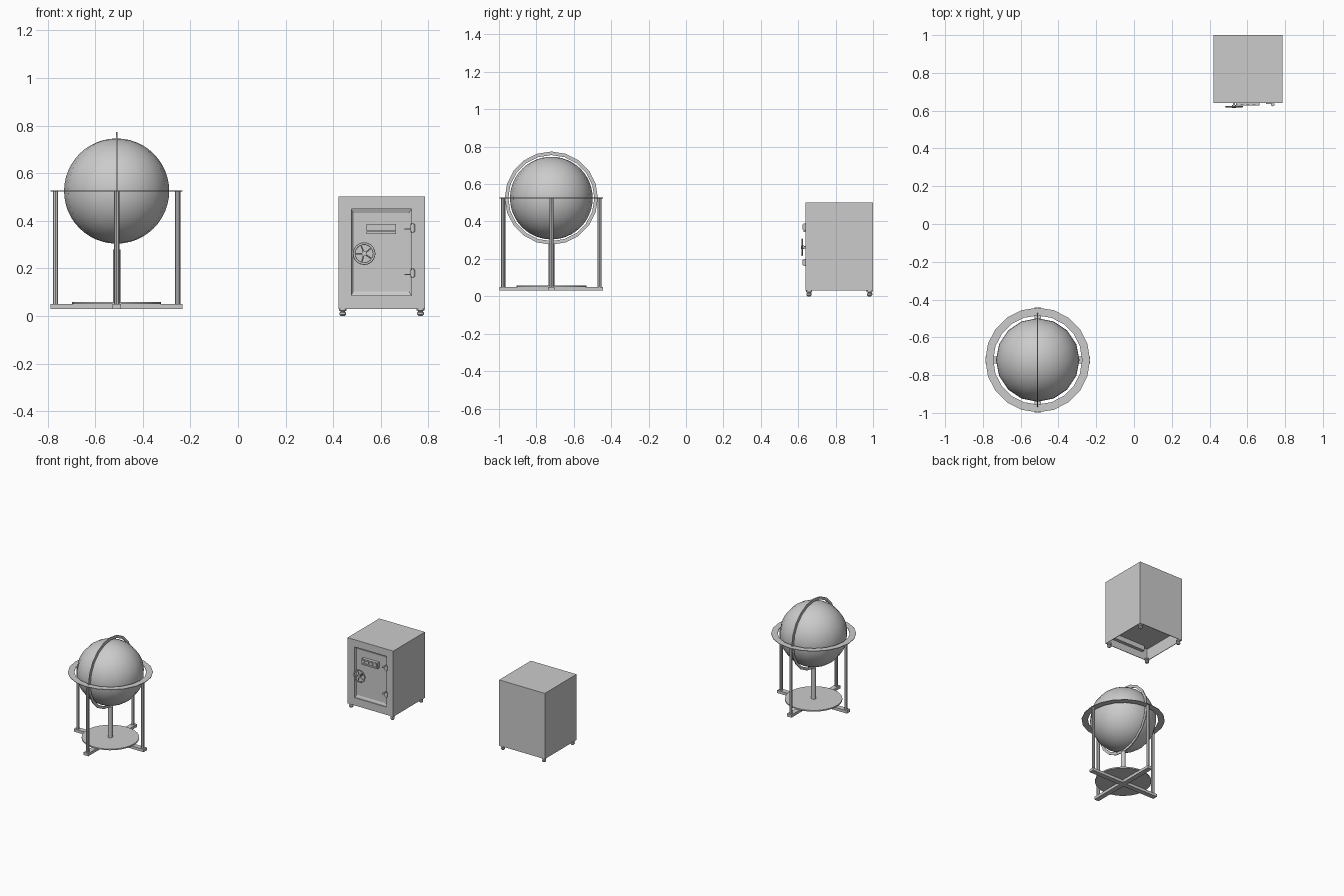
import bpy, bmesh
from math import pi, cos, sin
from mathutils import Matrix, Vector

if "Cube" in bpy.data.objects:
    bpy.data.objects.remove(bpy.data.objects["Cube"])


def finish(bm, name, smooth=False):
    bmesh.ops.recalc_face_normals(bm, faces=bm.faces)
    me = bpy.data.meshes.new(name)
    bm.to_mesh(me)
    bm.free()
    ob = bpy.data.objects.new(name, me)
    bpy.context.collection.objects.link(ob)
    if smooth:
        bpy.ops.object.select_all(action='DESELECT')
        ob.select_set(True)
        bpy.context.view_layer.objects.active = ob
        bpy.ops.object.shade_smooth_by_angle(angle=0.7)
    return ob


def box(name, x, y, z):
    bm = bmesh.new()
    bmesh.ops.create_cube(bm, size=1)
    for v in bm.verts:
        v.co = Vector([(a[0] + a[1]) / 2 + c * (a[1] - a[0]) for a, c in zip((x, y, z), v.co)])
    return finish(bm, name)


def rod(name, a, b, r, sides=12):
    a, b = Vector(a), Vector(b)
    bm = bmesh.new()
    rot = (b - a).to_track_quat('Z', 'Y').to_matrix().to_4x4()
    bmesh.ops.create_cone(bm, cap_ends=True, segments=sides, radius1=r, radius2=r,
                          depth=(b - a).length, matrix=Matrix.Translation((a + b) / 2) @ rot)
    return finish(bm, name, True)


def lathe(name, profile, n, matrix, closed=True):
    # sweeps (radius, height) points around local z
    bm = bmesh.new()
    rows = [[bm.verts.new(matrix @ Vector((r * cos(2 * pi * i / n), r * sin(2 * pi * i / n), h)))
             for r, h in profile] for i in range(n)]
    m = len(profile)
    for i in range(n):
        p, q = rows[i], rows[(i + 1) % n]
        for j in range(m if closed else m - 1):
            bm.faces.new((p[j], q[j], q[(j + 1) % m], p[(j + 1) % m]))
    if not closed:
        bm.faces.new([r[0] for r in rows])
        bm.faces.new([r[-1] for r in rows])
    return finish(bm, name, True)


def cut(ob, cutter):
    m = ob.modifiers.new("cut", 'BOOLEAN')
    m.operation = 'DIFFERENCE'
    m.solver = 'EXACT'
    m.object = cutter
    cutter.hide_render = True
    cutter.hide_set(True)
    bpy.context.view_layer.update()
    me = bpy.data.meshes.new_from_object(ob.evaluated_get(bpy.context.evaluated_depsgraph_get()))
    ob.modifiers.clear()
    ob.data = me
    bpy.data.objects.remove(cutter)


# ---- Globe on stand ----
gx, gy, gz = -0.51, -0.72, 0.525
bm = bmesh.new()
bmesh.ops.create_uvsphere(bm, u_segments=16, v_segments=24, radius=0.221,
                          matrix=Matrix.Translation((gx, gy, gz)))
finish(bm, "globe_ball", True)

place = Matrix.Translation((gx, gy, gz))
lathe("horizon_ring", [(0.235, -0.002), (0.277, -0.002), (0.277, 0.002), (0.235, 0.002)], 20, place)
lathe("meridian_ring", [(0.23, -0.003), (0.249, -0.003), (0.249, 0.003), (0.23, 0.003)], 20,
      place @ Matrix.Rotation(pi / 2, 4, 'Y'))

# legs, crossed feet, lower disc and central post
for i, (dx, dy) in enumerate([(1, 0), (-1, 0), (0, 1), (0, -1)]):
    x, y = gx + 0.257 * dx, gy + 0.257 * dy
    rod(f"globe_leg_{i}", (x, y, 0.045), (x, y, gz), 0.011, 8)
box("cross_foot_x", (gx - 0.277, gx + 0.277), (gy - 0.018, gy + 0.018), (0.03, 0.05))
box("cross_foot_y", (gx - 0.018, gx + 0.018), (gy - 0.277, gy + 0.277), (0.0301, 0.0501))
rod("stand_disc", (gx, gy, 0.05), (gx, gy, 0.059), 0.187, 32)
rod("central_post", (gx, gy, 0.055), (gx, gy, 0.28), 0.016, 12)

# ---- Safe ----
body = box("safe_body", (0.422, 0.785), (0.64, 1.0), (0.03, 0.502))
cut(body, box("underside_cutter", (0.426, 0.781), (0.644, 0.996), (0.0, 0.118)))

# door sits in a shallow recess, with a pan hanging into the hollow underside
pan = box("door_pan", (0.47, 0.735), (0.642, 0.668), (0.082, 0.12))
bm = bmesh.new()
outer = [(0.476, 0.085), (0.73, 0.085), (0.73, 0.45), (0.476, 0.45)]
inner = [(0.484, 0.103), (0.718, 0.103), (0.718, 0.433), (0.484, 0.433)]
loops = [[bm.verts.new((x, y, z)) for x, z in pts]
         for y, pts in ((0.6, outer), (0.648, outer), (0.655, inner))]
for a, b in zip(loops, loops[1:]):
    for k in range(4):
        bm.faces.new((a[k], a[(k + 1) % 4], b[(k + 1) % 4], b[k]))
bm.faces.new(loops[0])
bm.faces.new(loops[2])
recess = finish(bm, "recess_cutter")
recess_copy = recess.copy()
bpy.context.collection.objects.link(recess_copy)
cut(body, recess)
cut(pan, recess_copy)

# feet
foot = [(0.008, 0.0), (0.014, 0.006), (0.014, 0.014), (0.009, 0.019), (0.016, 0.024), (0.016, 0.031)]
for x in (0.44, 0.767):
    for y in (0.658, 0.982):
        lathe("safe_foot", foot, 12, Matrix.Translation((x, y, 0)), False)

# hinges
for z in (0.37, 0.18):
    rod("hinge_barrel", (0.734, 0.633, z - 0.014), (0.734, 0.633, z + 0.014), 0.010)
    rod("hinge_pin", (0.734, 0.633, z - 0.019), (0.734, 0.633, z + 0.019), 0.006)
    box("hinge_arm", (0.70, 0.734), (0.634, 0.642), (z - 0.008, z - 0.003))
    box("hinge_plate", (0.70, 0.71), (0.634, 0.657), (z - 0.008, z - 0.003))

# lock panel with a row of dial buttons
box("lock_panel", (0.54, 0.665), (0.632, 0.658), (0.357, 0.386))
box("lock_lip", (0.54, 0.665), (0.628, 0.658), (0.345, 0.355))
for i in range(4):
    x = 0.555 + i * 0.032
    box("lock_dial", (x - 0.011, x + 0.011), (0.628, 0.634), (0.364, 0.379))

# handwheel
wx, wy, wz = 0.53, 0.621, 0.262
rim = [(0.042 + 0.0055 * cos(pi * k / 4), 0.004 * sin(pi * k / 4)) for k in range(8)]
lathe("wheel_rim", rim, 24, Matrix.Translation((wx, wy, wz)) @ Matrix.Rotation(pi / 2, 4, 'X'))
for i in range(5):
    a = pi / 2 + 0.35 + 2 * pi * i / 5
    rod("wheel_spoke", (wx, wy, wz), (wx + 0.042 * cos(a), wy, wz + 0.042 * sin(a)), 0.003, 8)
rod("wheel_hub", (wx, 0.615, wz), (wx, 0.63, wz), 0.010)
rod("wheel_axle", (wx, 0.62, wz), (wx, 0.657, wz), 0.006)
